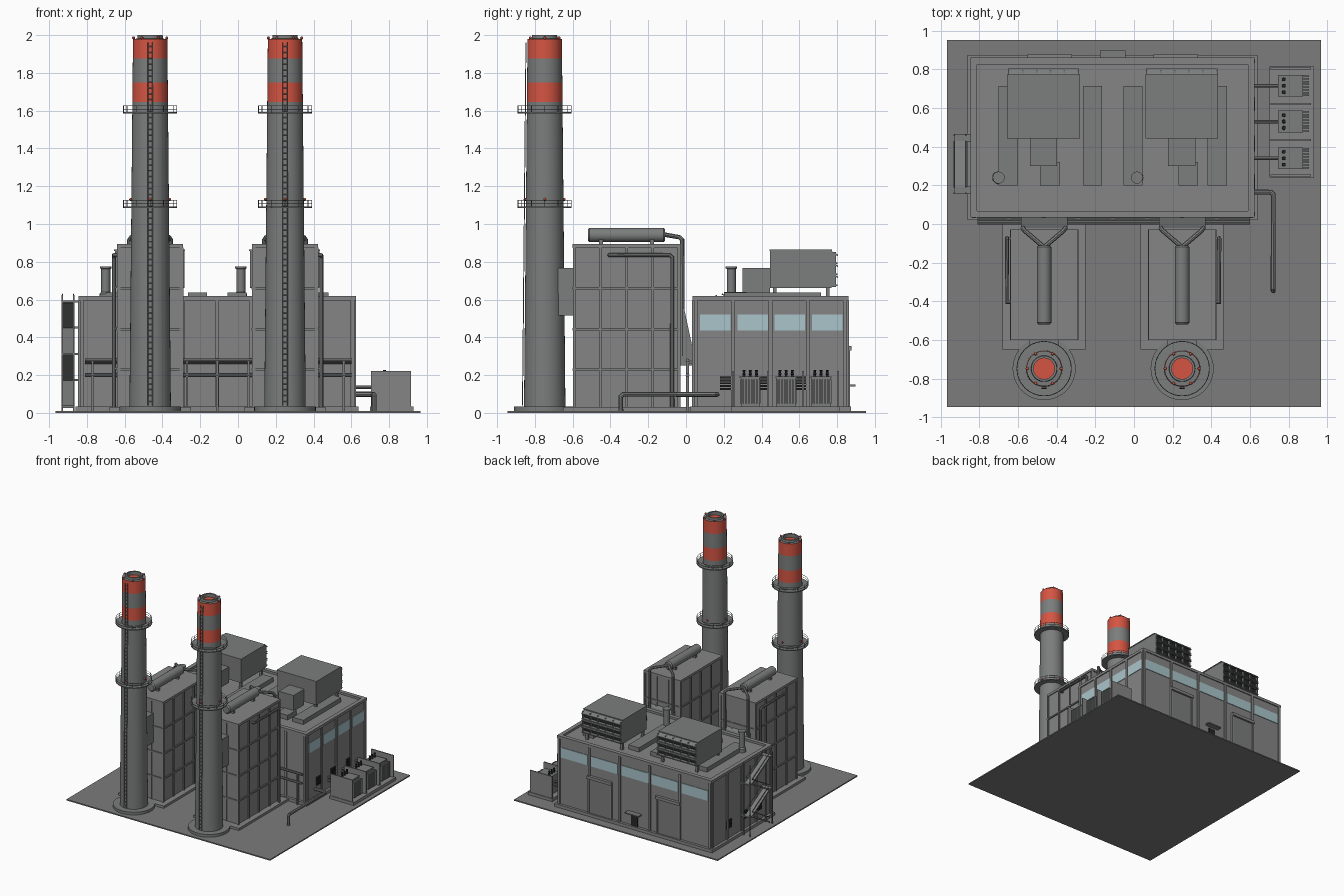
import bpy, bmesh
from math import radians, cos, sin, pi, tau
from mathutils import Vector, Matrix

if "Cube" in bpy.data.objects:
    bpy.data.objects.remove(bpy.data.objects["Cube"])


def material(name, *rgb):
    m = bpy.data.materials.new(name)
    m.diffuse_color = (*rgb, 1)
    m.use_nodes = True
    for node in m.node_tree.nodes:
        if node.type == 'BSDF_PRINCIPLED':
            node.inputs["Base Color"].default_value = (*rgb, 1)
    return m


GROUND = material("ground grey", .2, .2, .2)
WALL = material("wall grey", .235, .235, .235)
STEEL = material("steel grey", .2, .205, .205)
STACK = material("stack grey", .2, .205, .205)
DARK = material("dark vent", .02, .02, .02)
GLASS = material("pale glass", .4, .56, .6)
RED = material("warning red", .66, .09, .055)


def finish(name, bm, mats, smooth=False):
    bmesh.ops.recalc_face_normals(bm, faces=bm.faces)
    mesh = bpy.data.meshes.new(name)
    bm.to_mesh(mesh)
    bm.free()
    obj = bpy.data.objects.new(name, mesh)
    bpy.context.collection.objects.link(obj)
    for m in mats:
        mesh.materials.append(m)
    if smooth:
        bpy.ops.object.select_all(action='DESELECT')
        obj.select_set(True)
        bpy.context.view_layer.objects.active = obj
        bpy.ops.object.shade_smooth_by_angle(angle=radians(35))
    return obj


def boxes(name, mat, extents):
    """One object made of boxes given as x, x, y, y, z, z."""
    bm = bmesh.new()
    for xa, xb, ya, yb, za, zb in extents:
        place = Matrix.Translation(((xa + xb) / 2, (ya + yb) / 2, (za + zb) / 2))
        bmesh.ops.create_cube(bm, size=1, matrix=place @ Matrix.Diagonal((xb - xa, yb - ya, zb - za, 1)))
    return finish(name, bm, [mat])


def lathe(name, mats, x, y, profile, rule=None, sides=32):
    bm = bmesh.new()
    verts = [bm.verts.new((x + r, y, z)) for r, z in profile]
    edges = [bm.edges.new(pair) for pair in zip(verts, verts[1:])]
    bmesh.ops.spin(bm, geom=verts + edges, cent=(x, y, 0), axis=(0, 0, 1), angle=tau, steps=sides)
    bmesh.ops.remove_doubles(bm, verts=bm.verts, dist=.0001)
    if rule:
        for f in bm.faces:
            f.material_index = rule(f.calc_center_median())
    return finish(name, bm, mats, True)


def pipe(name, mat, paths, radius, closed=False):
    curve = bpy.data.curves.new(name, 'CURVE')
    curve.dimensions = '3D'
    curve.bevel_depth = radius
    curve.bevel_resolution = 2 if radius > .005 else 0
    curve.use_fill_caps = True
    for path in paths:
        s = curve.splines.new('POLY')
        s.points.add(len(path) - 1)
        s.use_cyclic_u = closed
        for p, co in zip(s.points, path):
            p.co = (*co, 1)
    temp = bpy.data.objects.new(name, curve)
    bpy.context.collection.objects.link(temp)
    bpy.context.view_layer.update()
    mesh = bpy.data.meshes.new_from_object(temp.evaluated_get(bpy.context.evaluated_depsgraph_get()))
    bpy.data.objects.remove(temp)
    bm = bmesh.new()
    bm.from_mesh(mesh)
    bpy.data.meshes.remove(mesh)
    return finish(name, bm, [mat], True)


def prism(name, mat, outline, xa, xb):
    """Side outline of y, z points stretched along x."""
    bm = bmesh.new()
    face = bm.faces.new([bm.verts.new((xa, y, z)) for y, z in outline])
    new = bmesh.ops.extrude_face_region(bm, geom=[face])["geom"]
    bmesh.ops.translate(bm, vec=(xb - xa, 0, 0), verts=[v for v in new if isinstance(v, bmesh.types.BMVert)])
    return finish(name, bm, [mat])


def circle(x, y, z, r, n=24):
    return [(x + r * cos(tau * i / n), y + r * sin(tau * i / n), z) for i in range(n)]


# Ground and main hall
L, R, F, B = -.837, .616, .042, .852
boxes("ground_slab", GROUND, [(-.967, .967, -.946, .952, 0, .01)])
boxes("hall_plinth", WALL, [(L - .023, R + .023, F - .022, B + .022, .01, .035)])
boxes("hall_body", WALL, [(L, R, F, B, .01, .6)])
o, t = .008, .026
boxes("hall_parapet", WALL, [
    (L - o, R + o, F - o, F + t, .595, .618), (L - o, R + o, B - t, B + o, .595, .618),
    (L - o, L + t, F + t, B - t, .595, .618), (R - t, R + o, F + t, B - t, .595, .618)])

# Pilasters, window bands and wall vents
def steps(a, b, n):
    return [a + (b - a) * i / n for i in range(n + 1)]

side_ys, back_xs = steps(F + .01, B - .01, 4), steps(L + .01, R - .01, 5)
pil = [(x - .01, x + .01, B, B + .01, .03, .596) for x in back_xs]
pil += [(x - .01, x + .01, F - .01, F, .03, .596) for x in steps(L + .01, R - .01, 8)]
for y in side_ys:
    pil += [(R, R + .01, y - .01, y + .01, .03, .596), (L - .01, L, y - .01, y + .01, .03, .596)]
boxes("hall_pilasters", WALL, pil)
boxes("side_windows", GLASS, [(R, R + .005, a + .022, b - .014, .436, .522) for a, b in zip(side_ys, side_ys[1:])])
boxes("back_windows", GLASS, [(a + .016, b - .016, B, B + .005, .436, .522) for a, b in zip(back_xs, back_xs[1:])])
vents = []
for y in (.215, .41, .62):
    for i in range(5):
        z = .122 + i * .015
        vents += [(R, R + .009, y - .036, y + .036, z, z + .01), (L - .009, L, y - .036, y + .036, z, z + .01)]
boxes("wall_vents", DARK, vents)

# Back doors
for cx in (-.435, .215):
    boxes("roller_door", STEEL, [(cx - .1, cx + .1, B, B + .008, .035, .33)])
    boxes("door_frame", WALL, [(cx - .115, cx - .1, B, B + .015, .03, .34), (cx + .1, cx + .115, B, B + .015, .03, .34),
                               (cx - .115, cx + .115, B, B + .024, .33, .355)])
boxes("small_door", DARK, [(-.14, -.08, B, B + .008, .03, .125)])
boxes("door_canopy", STEEL, [(-.175, -.045, B, B + .045, .14, .15)])

# Roof equipment
boxes("roof_skylights", STEEL, [(x, x + .1, .2, .715, .6, .637) for x in (-.7, -.265, -.055, .38)])
for x in (-.7, .015):
    lathe("roof_vent", [STEEL], x, .24, [(0, .6), (.033, .6), (.033, .63), (.024, .64), (.024, .762),
                                         (.031, .765), (.031, .776), (0, .776)], sides=20)
for cx, dx in ((-.468, 0), (.247, 0)):
    xa, xb = cx - .184, cx + .184
    boxes("cooler_box", STEEL, [(xa, xb, .445, .77, .66, .858), (xa - .004, xb + .004, .441, .774, .858, .866)])
    boxes("cooler_legs", STEEL, [(x, x + .02, y, y + .02, .6, .66) for x in (xa + .01, xb - .03) for y in (.46, .74)])
    boxes("cooler_duct", STEEL, [(cx - .07, cx + .07, .3, .445, .632, .768), (cx - .018, cx + .085, .2, .32, .6, .64)])
    boxes("cooler_intake", DARK, [(xa + .008, xb - .008, .77, .776, .67, .85)])
    for z in (.7, .758, .816):
        prism("cooler_hood", STEEL, [(.77, z + .04), (.805, z + .022), (.805, z + .014), (.77, z + .03)], xa, xb)
        boxes("cooler_sill", STEEL, [(xa, xb, .77, .803, z - .028, z - .02)])
    boxes("cooler_fins", STEEL, [(x - .004, x + .004, .77, .795, .667, .852) for x in steps(xa + .004, xb - .004, 5)])

# Stacks
Y = -.748
def stack_radius(z):
    return .11 - .019 * z / 1.98

def band(c):
    return 1 if 1.645 < c.z < 1.75 or 1.875 < c.z < 1.979 else 0

for cx in (-.465, .249):
    lathe("stack_foot", [STACK], cx, Y, [(0, .005), (.163, .005), (.163, .033), (0, .033)], sides=40)
    rings = [(stack_radius(z), z) for z in (.02, 1.645, 1.75, 1.875, 1.98)]
    lathe("stack_shaft", [STACK, RED], cx, Y, [(0, .02)] + rings + [(.068, 1.981), (.066, 2), (.054, 2), (.054, 1.97), (0, 1.97)], band, 40)
    lamps = bmesh.new()
    for z, r, n in ((1.13, stack_radius(1.1) + .004, 4), (1.985, .088, 6)):
        for i in range(n):
            spot = (cx + r * cos(tau * i / n), Y + r * sin(tau * i / n), z)
            bmesh.ops.create_uvsphere(lamps, u_segments=8, v_segments=6, radius=.008, matrix=Matrix.Translation(spot))
    finish("warning_lamps", lamps, [RED], True)
    for z in (1.088, 1.588):
        lathe("stack_platform", [STEEL], cx, Y, [(.085, z - .004), (.143, z - .004), (.143, z + .004), (.085, z + .004)], sides=32)
        pipe("platform_rails", STEEL, [circle(cx, Y, z + h, .141) for h in (.02, .038)], .0018, True)
        pipe("platform_posts", STEEL, [[p, (p[0], p[1], z + .038)] for p in circle(cx, Y, z, .141, 12)], .002)
    front = lambda z: Y - stack_radius(z) - .008
    ladder = [[(cx + s, front(.04), .04), (cx + s, front(1.96), 1.96)] for s in (-.012, .012)]
    ladder += [[(cx - .012, front(z), z), (cx + .012, front(z), z)] for z in steps(.06, 1.94, 60)]
    pipe("stack_ladder", STEEL, ladder, .0025)

# Boiler houses
for cx, side in ((-.465, -1), (.249, 1)):
    w, f, b = .167, -.592, -.037
    boxes("boiler_plinth", WALL, [(cx - .215, cx + .215, -.65, .02, .01, .03)])
    boxes("boiler_body", WALL, [(cx - w, cx + w, f, b, .01, .875)])
    boxes("boiler_roof_rim", WALL, [(cx - w - .008, cx + w + .008, f - .008, b + .008, .873, .893)])
    cols = [(cx + s * (w + .003) - .006, cx + s * (w + .003) + .006, y - .007, y + .007, .03, .875)
            for s in (-1, 1) for y in steps(f, b, 4)]
    cols += [(x - .007, x + .007, y - .005, y + .005, .03, .875)
             for x in steps(cx - w + .004, cx + w - .004, 3) for y in (f, b)]
    boxes("boiler_columns", WALL, cols)
    boxes("boiler_beams", STEEL, [(cx - w - .01, cx + w + .01, f - .008, b + .008, z - .006, z + .006)
                                  for z in (.23, .443, .66)])
    boxes("flue_duct", STEEL, [(cx - .075, cx + .075, -.69, f, .515, .768)])
    prism("hall_transition", STEEL, [(b, .62), (-.02, .6), (.04, .32), (.04, .25), (b, .25)], cx - .12, cx + .12)
    # Steam drum lying along the roof
    drum = lathe("steam_drum", [STEEL], 0, 0, [(0, -.205), (.03, -.205), (.038, -.195), (.038, .195), (.03, .205), (0, .205)], sides=24)
    drum.rotation_euler = (pi / 2, 0, 0)
    drum.location = (cx, -.315, .942)
    boxes("drum_saddles", STEEL, [(cx - .03, cx + .03, y - .01, y + .01, .89, .925) for y in (-.45, -.18)])
    pipe("drum_pipes", STEEL, [[(cx, -.12, .945), (cx + s * .1, -.035, .93), (cx + s * .11, -.02, .915),
                                (cx + s * .11, -.02, .3)] for s in (-1, 1)], .012)
    px = cx + side * .192
    pipe("side_pipe", STEEL, [[(px - side * .03, -.405, .835), (px, -.405, .835), (px, -.085, .835),
                               (px, -.073, .823), (px, -.073, .02)]], .011)
    boxes("pipe_brackets", STEEL, [(min(px, px - side * .03), max(px, px - side * .03), -.08, -.066, z, z + .01)
                                   for z in (.23, .443, .66)])

# Pipe rack along the front of the hall
pipe("rack_pipes", STEEL, [[(-.81, y, z), (.6, y, z)] for y, z in ((.008, .278), (.008, .2), (.025, .268))], .01)
boxes("rack_posts", STEEL, [(x - .006, x + .006, 0, .016, .01, .28) for x in (-.77, -.27, -.11, .055, .56)])

# Side service pipe
pipe("service_pipe", STEEL, [[(R, .165, .098), (.708, .165, .098), (.72, .153, .098), (.72, -.333, .098),
                              (.72, -.345, .086), (.72, -.345, .01)]], .013)

# Transformer yard
boxes("yard_plinth", WALL, [(.7, .93, .24, .815, .01, .035)])
boxes("yard_walls", WALL, [(.705, .915, y - .005, y + .005, .03, .222) for y in (.25, .435, .62, .805)])
for y in (.34, .53, .715):
    boxes("transformer_tank", STEEL, [(.75, .87, y - .05, y + .05, .035, .185), (.745, .875, y - .056, y + .056, .185, .193)])
    boxes("radiator_fins", STEEL, [(.87, .905, v - .004, v + .004, .05, .178) for v in steps(y - .05, y + .05, 7)])
    for v in (-.033, 0, .033):
        lathe("bushing", [DARK], .775, y + v, [(0, .19), (.01, .19), (.006, .2), (.01, .206), (.006, .214), (.009, .228), (0, .228)], sides=10)
    pipe("cable_duct", STEEL, [[(R, y, z), (.755, y, z)] for z in (.105, .135)], .009)

# Zigzag outside stair
xa, xb = -.93, -.87
levels = steps(.04, .595, 4)
for i, (za, zb) in enumerate(zip(levels, levels[1:])):
    ya, yb = (.19, .43) if i % 2 == 0 else (.43, .19)
    prism("stair_flight", STEEL, [(ya, za), (yb, zb), (yb, zb - .014), (ya, za - .014)], xa, xb)
    pipe("stair_rails", STEEL, [[(x, ya, za + .035), (x, yb, zb + .035)] for x in (xa, xb)], .003)
    end = .445 if i % 2 == 0 else .175
    boxes("stair_landing", STEEL, [(xa, L, end - .02, end + .02, zb - .01, zb)])
boxes("stair_posts", STEEL, [(x - .004, x + .004, y - .004, y + .004, .01, .625) for x in (xa, xb) for y in (.16, .46)])
